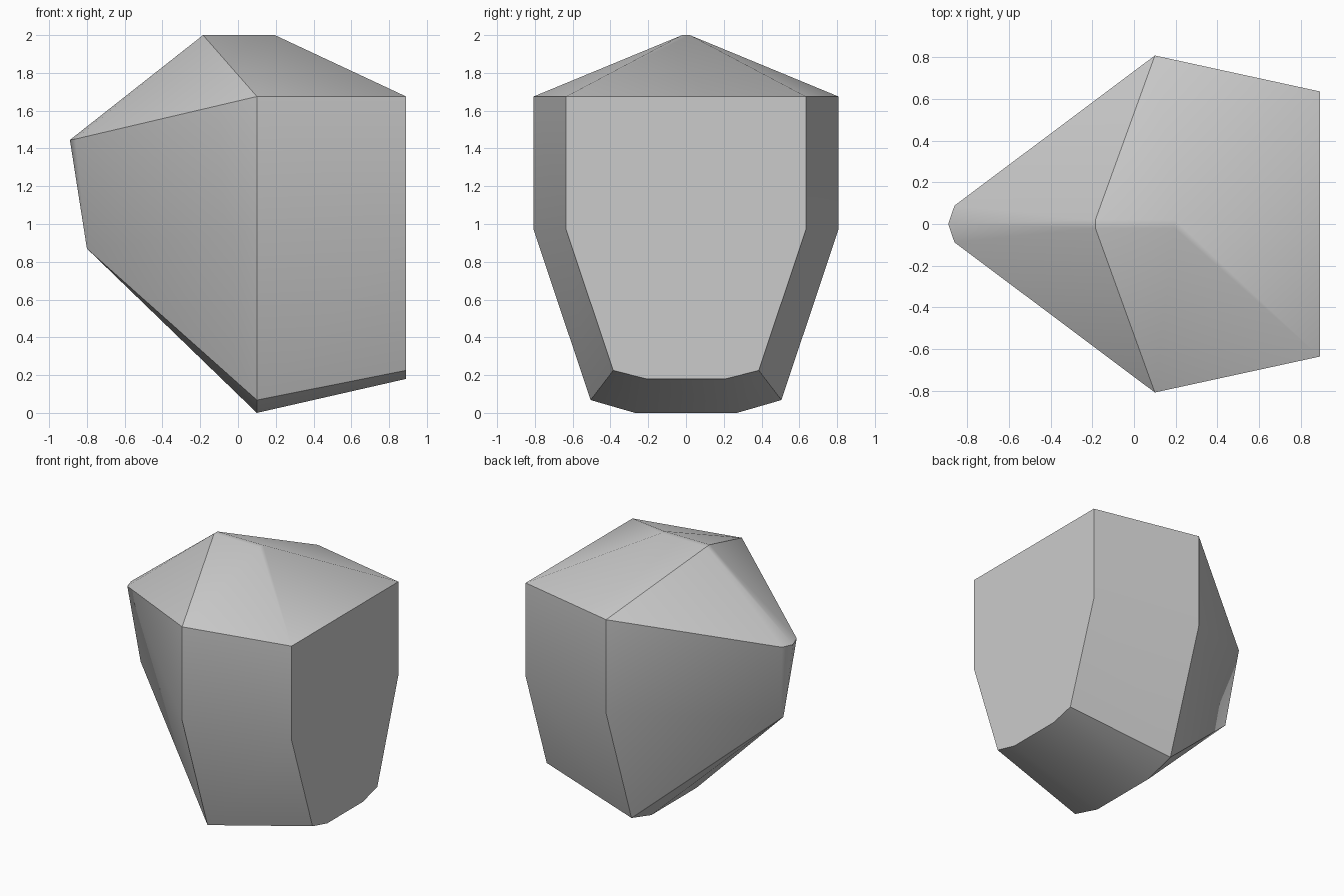
import bpy, bmesh, math

cube = bpy.data.objects.get("Cube")
if cube:
    bpy.data.objects.remove(cube, do_unlink=True)

# Plain grey stone
stone = bpy.data.materials.new("stone_grey")
stone.use_nodes = True
grey = (0.6, 0.6, 0.6, 1)
stone.diffuse_color = grey
stone.node_tree.nodes["Principled BSDF"].inputs["Base Color"].default_value = grey

# Half cross-sections as (x, y, z), mirrored across y
back = [(0.89, y, z) for y, z in ((0.635, 1.675), (0.635, 0.97), (0.385, 0.225), (0.21, 0.18))]
middle = [(0.1, y, z) for y, z in ((0.807, 1.675), (0.807, 0.97), (0.505, 0.068), (0.27, 0))]
tip = [(-0.89, 0, 1.445), (-0.86, 0.088, 1.45), (-0.8, 0.015, 0.87)]
ridge = [(-0.185, 0.02, 2), (0.195, 0.02, 2)]

# Convex faceted body wrapped around the sections
bm = bmesh.new()
for x, y, z in back + middle + tip + ridge:
    for side in ((1, -1) if y else (1,)):
        bm.verts.new((x, y * side, z))
hull = bmesh.ops.convex_hull(bm, input=bm.verts)
inside = [v for v in hull["geom_interior"] if isinstance(v, bmesh.types.BMVert)]
bmesh.ops.delete(bm, geom=inside, context='VERTS')
bmesh.ops.dissolve_limit(bm, angle_limit=math.radians(1), verts=bm.verts, edges=bm.edges)
bmesh.ops.recalc_face_normals(bm, faces=bm.faces)
mesh = bpy.data.meshes.new("faceted_stone")
bm.to_mesh(mesh)
bm.free()

body = bpy.data.objects.new("faceted_stone", mesh)
bpy.context.collection.objects.link(body)
mesh.materials.append(stone)

# Soft shading with sharp main edges
bpy.ops.object.select_all(action='DESELECT')
body.select_set(True)
bpy.context.view_layer.objects.active = body
bpy.ops.object.shade_smooth_by_angle(angle=math.radians(30))
